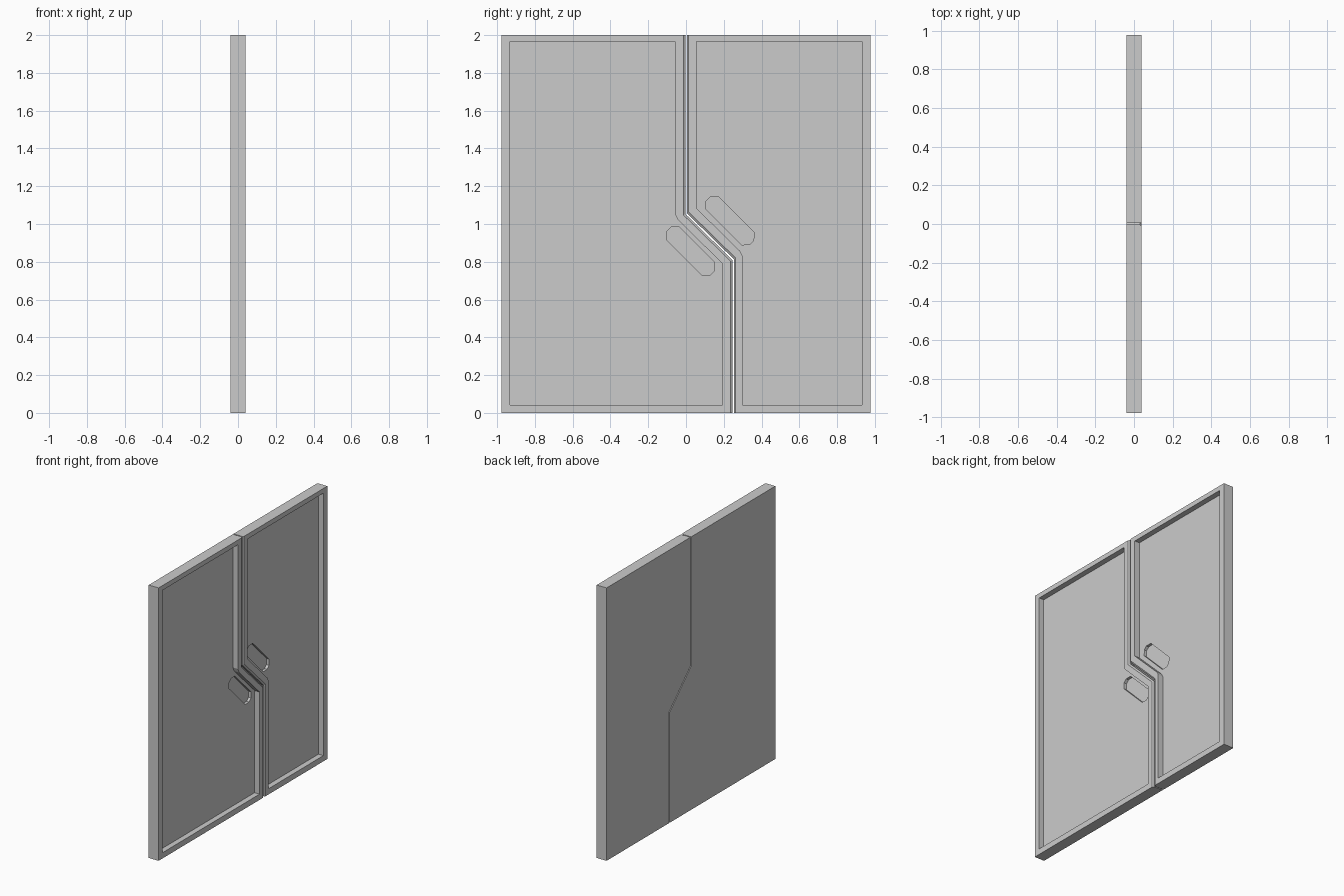
import bpy, bmesh, math

if "Cube" in bpy.data.objects:
    bpy.data.objects.remove(bpy.data.objects["Cube"])

BACK, FLOOR, BEVEL, FRONT = -0.04, 0.0, 0.031, 0.04
EDGE, TOP = 0.977, 2.0


def loft(name, layers):
    """Solid from stacked (x, [(y, z), ...]) outlines with equal point counts."""
    bm = bmesh.new()
    rings = [[bm.verts.new((x, y, z)) for y, z in pts] for x, pts in layers]
    for a, b in zip(rings, rings[1:]):
        for i in range(len(a)):
            j = (i + 1) % len(a)
            bm.faces.new((a[i], a[j], b[j], b[i]))
    bm.faces.new(rings[0][::-1])
    bm.faces.new(rings[-1])
    bmesh.ops.recalc_face_normals(bm, faces=bm.faces)
    mesh = bpy.data.meshes.new(name)
    bm.to_mesh(mesh)
    bm.free()
    obj = bpy.data.objects.new(name, mesh)
    bpy.context.collection.objects.link(obj)
    return obj


def carve(target, cutter):
    cutter.hide_render = True
    mod = target.modifiers.new("carve", 'BOOLEAN')
    mod.operation = 'DIFFERENCE'
    mod.solver = 'EXACT'
    mod.object = cutter
    bpy.context.view_layer.objects.active = target
    bpy.ops.object.modifier_apply(modifier=mod.name)
    bpy.data.objects.remove(cutter)


def outline(seam, side, edge=EDGE, bottom=0.0, top=TOP):
    """Door outline: outer edge plus a kinked seam from top to bottom."""
    pts = [(seam[0][0], top)] + seam + [(seam[-1][0], bottom)]
    return pts + [(side * edge, bottom), (side * edge, top)]


def slot_outline(cy, cz):
    """Long diagonal slot with chamfered ends."""
    pts = [(0.133, 0.047), (0.163, 0.015), (0.163, -0.015), (0.133, -0.047),
           (-0.133, -0.047), (-0.163, -0.015), (-0.163, 0.015), (-0.133, 0.047)]
    c = math.sqrt(0.5)
    return [(cy + c * (u + v), cz + c * (v - u)) for u, v in pts]


# name, side, seam at back, seam at bevelled front, recess seam, slot centre
DOORS = [
    ("left_door", -1,
     [(-0.003, 1.053), (0.246, 0.809)],
     [(-0.014, 1.048), (0.235, 0.804)],
     [(-0.058, 1.055), (-0.045, 1.024), (0.193, 0.79)],
     (0.024, 0.857)),
    ("right_door", 1,
     [(0.005, 1.057), (0.254, 0.813)],
     [(0.013, 1.065), (0.262, 0.821)],
     [(0.055, 1.084), (0.285, 0.858), (0.298, 0.832)],
     (0.2325, 1.017)),
]

for name, side, back, front, inner, slot in DOORS:
    # door slab with a bevelled meeting edge
    door = loft(name, [(BACK, outline(back, side)), (BEVEL, outline(back, side)),
                       (FRONT, outline(front, side))])
    # recessed panel inside the raised frame
    rim = outline(inner, side, 0.932, 0.042, 1.965)
    carve(door, loft("recess_cutter", [(FLOOR, rim), (0.06, rim)]))
    # diagonal hand slot sunk into the panel
    hole = slot_outline(*slot)
    carve(door, loft("slot_cutter", [(FLOOR - 0.02, hole), (0.02, hole)]))
